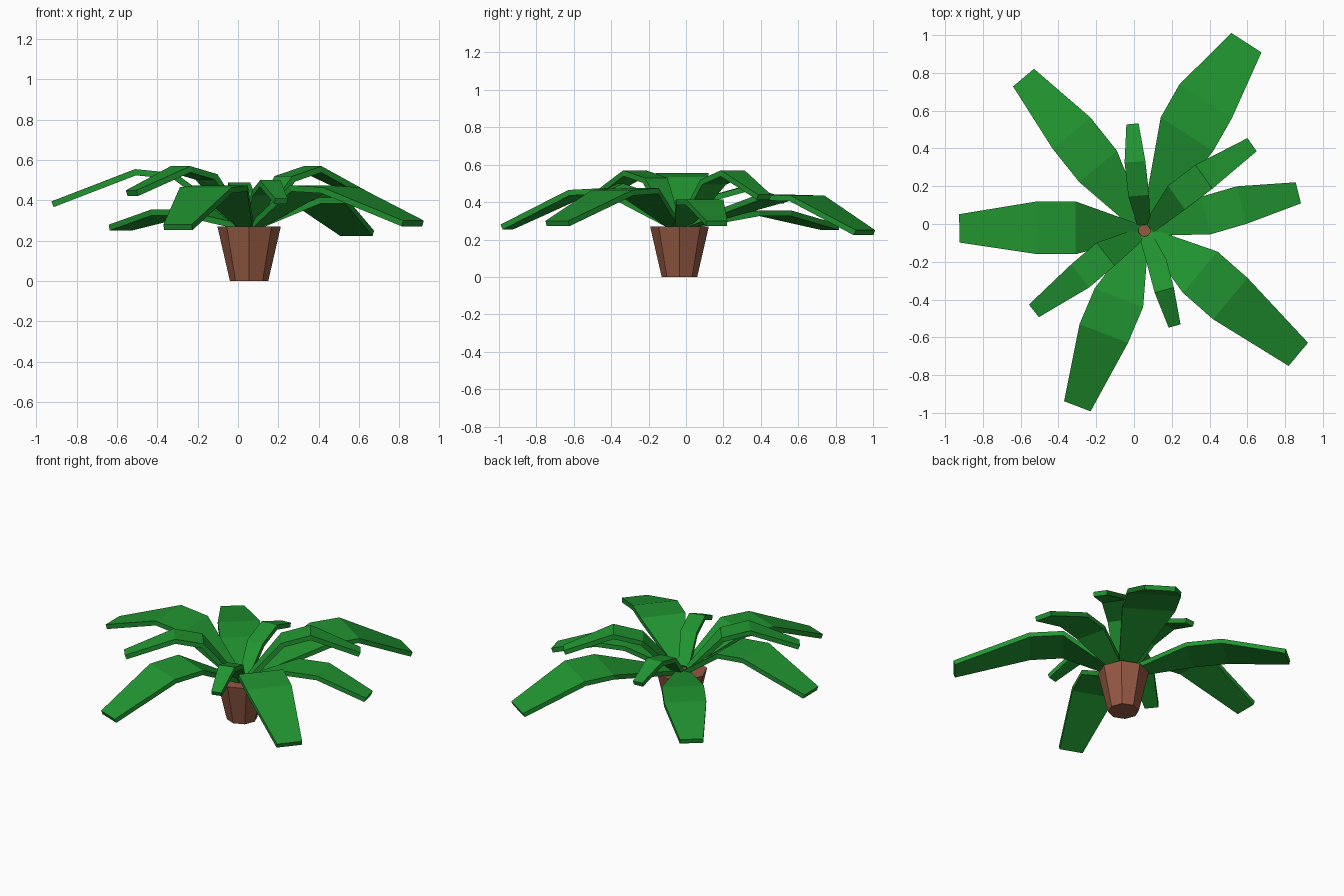
import bpy, bmesh
from mathutils import Vector

if "Cube" in bpy.data.objects:
    bpy.data.objects.remove(bpy.data.objects["Cube"])


def material(name, color):
    m = bpy.data.materials.new(name)
    m.diffuse_color = color
    m.use_nodes = True
    m.node_tree.nodes["Principled BSDF"].inputs["Base Color"].default_value = m.diffuse_color
    return m


green = material("leaf_green", (0.015, 0.30, 0.03, 1))
clay = material("terracotta", (0.30, 0.10, 0.055, 1))
CX, CY = 0.055, -0.035

# Tapered eight-sided pot
bpy.ops.mesh.primitive_cone_add(vertices=8, radius1=0.095, radius2=0.157,
                                depth=0.27, location=(CX, CY, 0.135))
pot = bpy.context.object
pot.name = "pot"
pot.data.materials.append(clay)


def leaf(name, inner, mid, tip, w_mid, w_tip):
    """Bent leaf: narrow base in the pot, two wide rows, a narrower blunt tip."""
    inner, mid, tip = Vector(inner), Vector(mid), Vector(tip)
    along = Vector((tip.x - inner.x, tip.y - inner.y, 0)).normalized()
    side = Vector((-along.y, along.x, 0))
    base = Vector((CX, CY, 0.285)) + along * 0.03
    bm = bmesh.new()
    rows = []
    for p, w in ((base, 0.07), (inner, w_mid), (mid, w_mid), (tip, w_tip)):
        rows.append([bm.verts.new(p + side * w * s) for s in (-0.5, 0.5)])
    for a, b in zip(rows, rows[1:]):
        bm.faces.new((a[0], b[0], b[1], a[1]))
    mesh = bpy.data.meshes.new(name)
    bm.to_mesh(mesh)
    bm.free()
    mesh.materials.append(green)
    ob = bpy.data.objects.new(name, mesh)
    bpy.context.collection.objects.link(ob)
    # Thickness grows downward from the upper surface
    mod = ob.modifiers.new("thickness", 'SOLIDIFY')
    mod.thickness = 0.03
    mod.offset = -1
    mod.use_even_offset = True


# Large outer leaves: inner bend, outer bend, tip, widths
leaf("large_leaf_back_right", (0.28, 0.475, 0.44), (0.38, 0.65, 0.435), (0.595, 0.96, 0.25), 0.33, 0.19)
leaf("large_leaf_back_left", (-0.19, 0.305, 0.355), (-0.33, 0.48, 0.355), (-0.585, 0.775, 0.28), 0.26, 0.145)
leaf("large_leaf_left", (-0.31, -0.02, 0.535), (-0.51, -0.02, 0.555), (-0.925, -0.023, 0.395), 0.28, 0.15)
leaf("large_leaf_front", (-0.08, -0.39, 0.475), (-0.16, -0.58, 0.465), (-0.30, -0.965, 0.28), 0.275, 0.15)
leaf("large_leaf_front_right", (0.35, -0.255, 0.475), (0.51, -0.395, 0.465), (0.87, -0.69, 0.30), 0.285, 0.16)
leaf("large_leaf_right", (0.38, 0.045, 0.415), (0.57, 0.10, 0.415), (0.87, 0.165, 0.30), 0.205, 0.115)

# Small inner leaves
leaf("small_leaf_front_left", (-0.15, -0.16, 0.53), (-0.285, -0.275, 0.57), (-0.53, -0.46, 0.45), 0.155, 0.085)
leaf("small_leaf_front", (0.12, -0.20, 0.45), (0.16, -0.35, 0.50), (0.215, -0.54, 0.41), 0.105, 0.065)
leaf("small_leaf_back_right", (0.225, 0.14, 0.52), (0.37, 0.25, 0.57), (0.625, 0.42, 0.44), 0.155, 0.085)
leaf("small_leaf_back", (0.025, 0.15, 0.44), (0.005, 0.33, 0.49), (-0.008, 0.53, 0.42), 0.11, 0.065)
